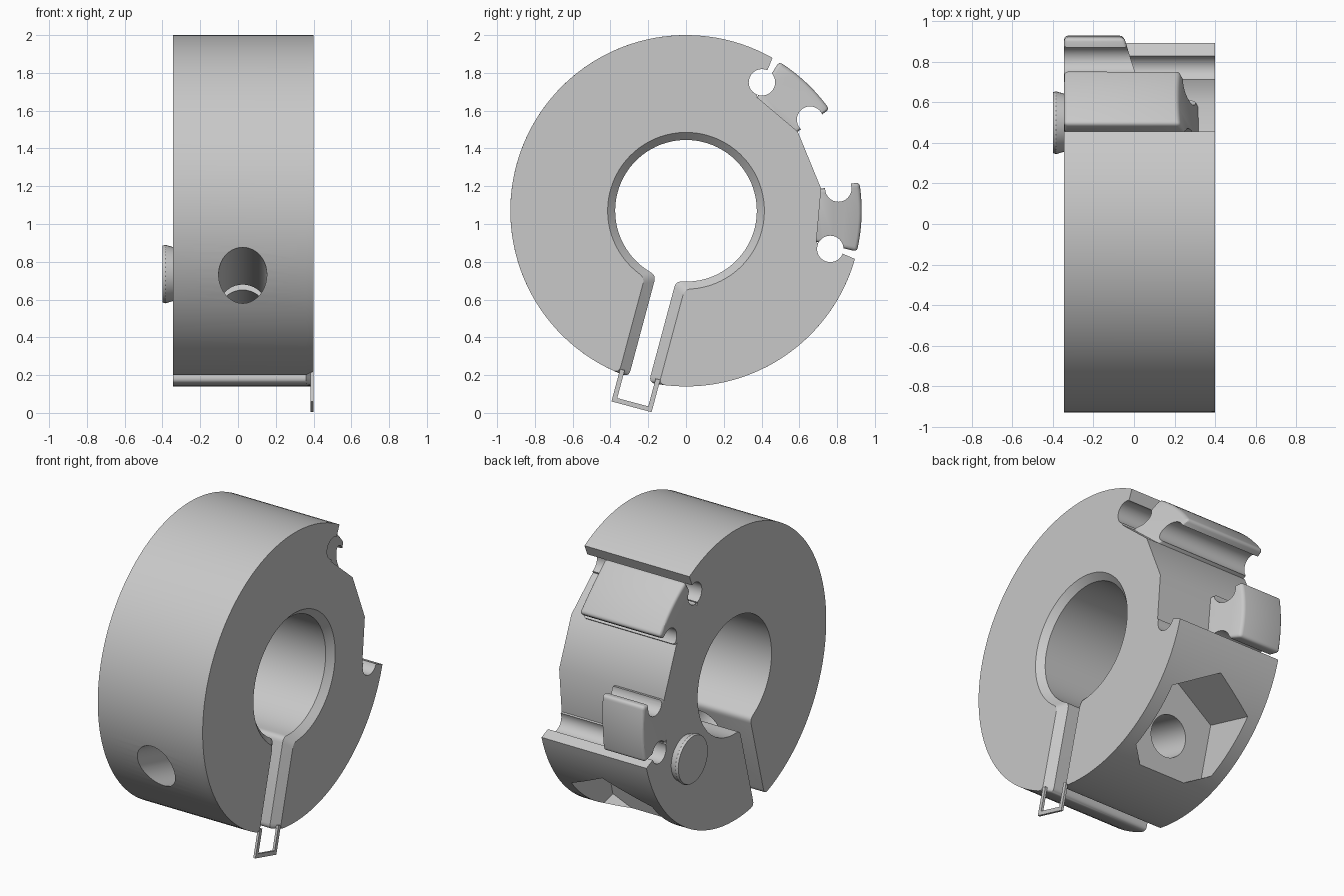
import bpy, bmesh
from math import sin, cos, asin, pi, radians
from mathutils import Vector

cube = bpy.data.objects.get("Cube")
if cube:
    bpy.data.objects.remove(cube, do_unlink=True)

CZ = 1.07                  # height of the ring axis
R, BORE = 0.93, 0.375
X0, X1 = -0.345, 0.4       # ring faces
TILT = radians(15)         # lean of the clamp slot
MID = 22.3                 # middle angle of the rear recess
SLOT_U = -0.01

grey = bpy.data.materials.new("light_grey")
grey.use_nodes = True
grey.diffuse_color = (0.58, 0.58, 0.58, 1)
grey.node_tree.nodes["Principled BSDF"].inputs["Base Color"].default_value = (0.58, 0.58, 0.58, 1)


def slot_yz(u, v):
    """u runs across the slot, v runs along it away from the axis."""
    return Vector((u * cos(TILT) - v * sin(TILT), -u * sin(TILT) - v * cos(TILT)))


def polar(r, deg):
    return Vector((r * cos(radians(deg)), r * sin(radians(deg))))


def loft(name, sections):
    """Join equal-length rings of (x, y, z) points into a closed solid."""
    bm = bmesh.new()
    rings = [[bm.verts.new((x, y, z + CZ)) for x, y, z in ring] for ring in sections]
    n = len(rings[0])
    for a, b in zip(rings, rings[1:]):
        for i in range(n):
            j = (i + 1) % n
            bm.faces.new((a[i], a[j], b[j], b[i]))
    bm.faces.new(rings[0])
    bm.faces.new(rings[-1])
    bmesh.ops.recalc_face_normals(bm, faces=bm.faces)
    mesh = bpy.data.meshes.new(name)
    bm.to_mesh(mesh)
    bm.free()
    mesh.materials.append(grey)
    obj = bpy.data.objects.new(name, mesh)
    bpy.context.collection.objects.link(obj)
    return obj


def prism(name, pts, xa, xb):
    return loft(name, [[(x, p[0], p[1]) for p in pts] for x in (xa, xb)])


def circle(c, r, n=32):
    return [c + polar(r, 360 * i / n) for i in range(n)]


def slot_prism(name, x, v, r, n, ua, ub):
    """Prism across the slot, with a corner pointing along v."""
    rings = []
    for u in (ua, ub):
        ring = []
        for i in range(n):
            a = 2 * pi * i / n
            y, z = slot_yz(u, v + r * cos(a))
            ring.append((x + r * sin(a), y, z))
        rings.append(ring)
    return loft(name, rings)


def activate(obj):
    bpy.ops.object.select_all(action='DESELECT')
    obj.select_set(True)
    bpy.context.view_layer.objects.active = obj


def cut(obj, cutter):
    mod = obj.modifiers.new("cut", 'BOOLEAN')
    mod.operation, mod.solver, mod.object = 'DIFFERENCE', 'EXACT', cutter
    activate(obj)
    bpy.ops.object.modifier_apply(modifier=mod.name)
    bpy.data.objects.remove(cutter, do_unlink=True)


def smooth(obj):
    activate(obj)
    bpy.ops.object.shade_smooth_by_angle(angle=radians(30))


def split_ring(bore, half):
    """Outline of a ring opened by a slot, with eased corners."""
    ease = 0.035

    def arc(r, n):
        lo = asin((SLOT_U + half) / r)
        hi = 2 * pi + asin((SLOT_U - half) / r)
        e = ease / r
        ts = [lo + e + (hi - lo - 2 * e) * i / n for i in range(n + 1)]
        return [Vector((r * sin(t), r * cos(t))) for t in ts], [
            Vector((r * sin(t), r * cos(t))) for t in (lo, hi)]

    def corner(a, c, b):
        return [a * (1 - t) ** 2 + c * 2 * t * (1 - t) + b * t * t for t in (0.2, 0.4, 0.6, 0.8, 1)]

    outer, (oa, ob) = arc(R, 120)
    inner, (ia, ib) = arc(bore, 72)
    d = Vector((0, ease))
    pts = outer + corner(outer[-1], ob, ob - d)
    pts += [ib + d] + corner(ib + d, ib, inner[-1])[:-1] + inner[::-1]
    pts += corner(inner[0], ia, ia + d)
    pts += [oa - d] + corner(oa - d, oa, outer[0])[:-1]
    return [slot_yz(*p) for p in pts]


# Split ring with a chamfered bore and slot on one face
narrow, wide = split_ring(BORE, 0.055), split_ring(BORE + 0.04, 0.11)
ring = loft("clamp_ring", [[(x, *p) for p in pts] for x, pts in
                           ((X0, narrow), (X1 - 0.04, narrow), (X1, wide))])

# Clamp screw hole and hexagonal nut pocket
cut(ring, slot_prism("screw_cutter", 0.025, 0.55, 0.128, 40, -1.2, 1.2))
cut(ring, slot_prism("nut_cutter", 0.025, 0.55, 0.33, 6, 0.5, 1.3))

# Rear recess with three flats
recess = [(0.71, -36), (0.725, -13), (0.725, 13), (0.71, 36),
          (0.93, 38.2), (1.2, 38.2), (1.4, 0), (1.2, -38.2), (0.93, -38.2)]
cut(ring, prism("recess_cutter", [polar(r, MID + a) for r, a in recess], -0.6, 0.6))

# Two raised pads, each with a relief hole at both ends
A0, A1 = 13, 35.7
for side, name, top, base in ((1, "upper_pad", 0.22, 0.32), (-1, "lower_pad", -0.05, 0.02)):
    outline = [(0.69, A1), (0.69, A0)] + [(R, A0 + (A1 - A0) * i / 14) for i in range(15)]
    near, far = [], []
    for r, a in outline:
        y, z = polar(r, MID + side * a)
        h = r * cos(radians(a - (A0 + A1) / 2))
        near.append((X0, y, z))
        far.append((base + (top - base) * (h - 0.7) / 0.22, y, z))
    pad = loft(name, [near, far])
    bev = pad.modifiers.new("soft", 'BEVEL')
    bev.width, bev.segments, bev.angle_limit = 0.018, 3, radians(40)
    activate(pad)
    bpy.ops.object.modifier_apply(modifier=bev.name)
    relief = circle(polar(0.79, MID + side * 37.1), 0.07)
    bite = circle(polar(0.815, MID + side * 14), 0.07)
    cut(pad, prism("relief_cutter", relief, -0.6, 0.6))
    cut(pad, prism("bite_cutter", bite, -0.6, 0.6))
    cut(ring, prism("relief_cutter", relief, -0.6, 0.6))
    smooth(pad)
smooth(ring)

# Thin open frame hanging below the slot
a, b, w = SLOT_U - 0.11, SLOT_U + 0.11, 0.025
frame = [(a, 0.9), (a, 1.077), (b, 1.077), (b, 0.9),
         (b - w, 0.9), (b - w, 1.077 - w), (a + w, 1.077 - w), (a + w, 0.9)]
prism("slot_frame", [slot_yz(*p) for p in frame], X1 - 0.015, X1)

# Round button on the other face, slightly flared outwards
c = Vector((0.5, -0.335))
button = loft("side_button", [[(x, *p) for p in circle(c, r, 40)]
                              for x, r in ((-0.3, 0.13), (-0.385, 0.155), (-0.4, 0.15))])
smooth(button)
